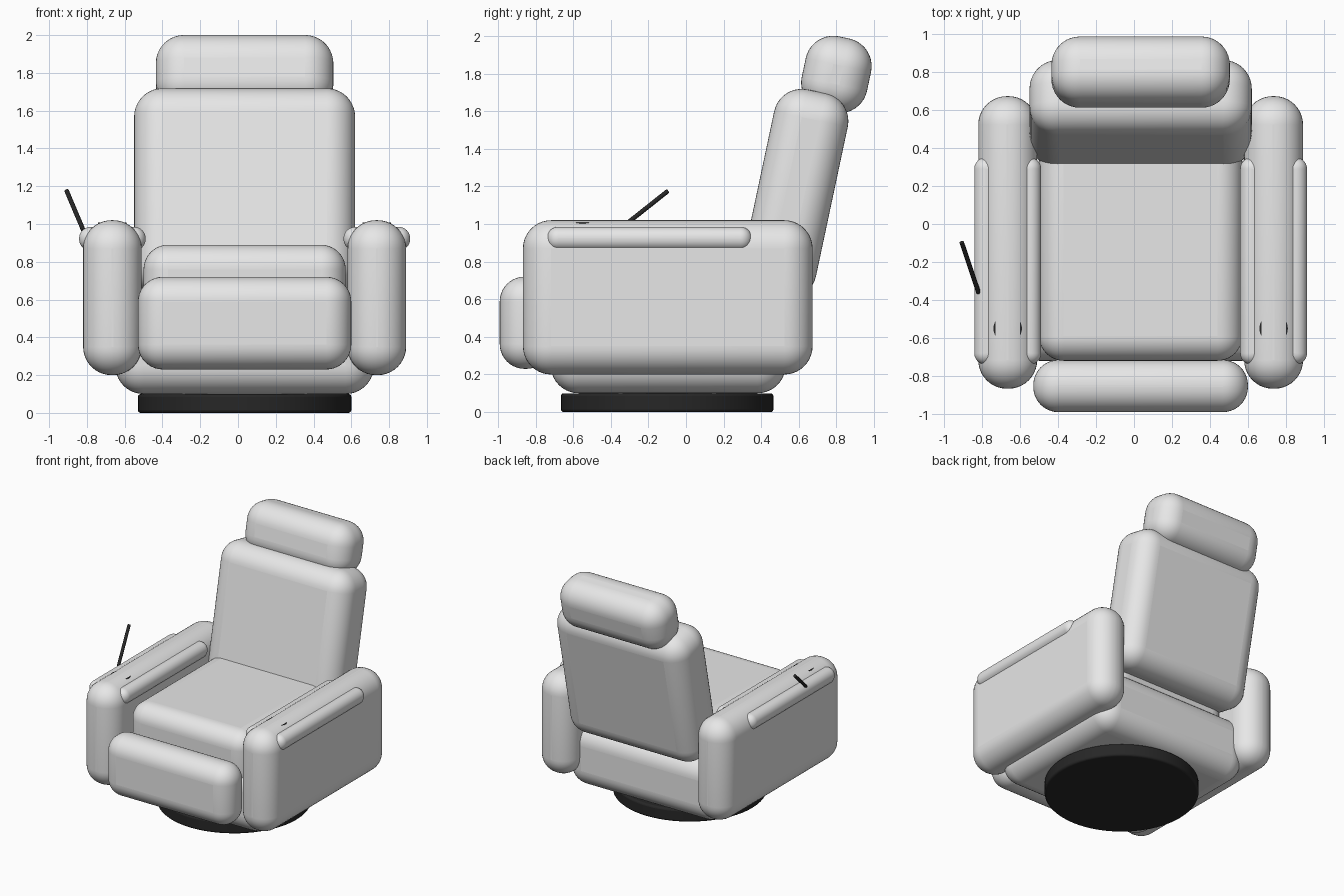
import bpy
import bmesh
from math import radians, sin, cos
from mathutils import Vector

cube = bpy.data.objects.get("Cube")
if cube:
    bpy.data.objects.remove(cube, do_unlink=True)

MID = 0.035               # centre line of the chair body
TILT = radians(12)        # recline of the backrest


def make_material(name, value, roughness):
    mat = bpy.data.materials.new(name)
    mat.use_nodes = True
    color = (value, value, value, 1)
    mat.diffuse_color = color
    shader = mat.node_tree.nodes["Principled BSDF"]
    shader.inputs["Base Color"].default_value = color
    shader.inputs["Roughness"].default_value = roughness
    return mat


fabric = make_material("light grey upholstery", 0.8, 0.8)
black = make_material("black plastic", 0.02, 0.5)


def finish(name, bm, mat, bevel, segments):
    mesh = bpy.data.meshes.new(name)
    bm.to_mesh(mesh)
    bm.free()
    mesh.materials.append(mat)
    obj = bpy.data.objects.new(name, mesh)
    bpy.context.collection.objects.link(obj)
    if bevel:
        mod = obj.modifiers.new("rounding", 'BEVEL')
        mod.width = bevel
        mod.segments = segments
        mod.limit_method = 'ANGLE'
        mod.angle_limit = radians(40)
    bpy.ops.object.select_all(action='DESELECT')
    obj.select_set(True)
    bpy.context.view_layer.objects.active = obj
    bpy.ops.object.shade_smooth_by_angle(angle=radians(35))
    return obj


def cushion(name, center, size, bevel):
    """Soft box with rounded edges."""
    bm = bmesh.new()
    bmesh.ops.create_cube(bm, size=1)
    bmesh.ops.scale(bm, vec=size, verts=bm.verts)
    obj = finish(name, bm, fabric, bevel, 10)
    obj.location = center
    return obj


def rod(name, start, end, radius, bevel=0, sides=24):
    """Cylinder running between two points."""
    start, end = Vector(start), Vector(end)
    axis = end - start
    bm = bmesh.new()
    bmesh.ops.create_cone(bm, cap_ends=True, segments=sides, radius1=radius,
                          radius2=radius, depth=axis.length)
    obj = finish(name, bm, black, bevel, 3)
    obj.location = (start + end) / 2
    obj.rotation_euler = axis.to_track_quat('Z', 'Y').to_euler()
    return obj


def reclined(name, width, out, up, thick, height, bevel):
    """Cushion in the tilted frame: out is across the back, up is along it."""
    y = out * cos(TILT) + up * sin(TILT)
    z = up * cos(TILT) - out * sin(TILT)
    obj = cushion(name, (MID, y, z), (width, thick, height), bevel)
    obj.rotation_euler.x = -TILT


# Swivel base and body
rod("swivel_base", (MID, -0.1, 0), (MID, -0.1, 0.1), 0.565, 0.015, 64)
cushion("body", (MID, -0.095, 0.35), (1.37, 1.25, 0.5), 0.15)

# Seat and footrest
cushion("seat_cushion", (MID, -0.13, 0.67), (1.07, 1.18, 0.44), 0.13)
cushion("footrest", (MID, -0.853, 0.475), (1.13, 0.275, 0.49), 0.132)

# Reclined back and headrest
reclined("backrest", 1.17, 0.326, 1.257, 0.4, 1.11, 0.15)
reclined("headrest", 0.94, 0.409, 1.922, 0.355, 0.402, 0.15)

# Arms with side pads and cup holders
for side, label in ((-1, "right"), (1, "left")):
    x = MID + side * 0.7
    cushion(label + "_arm", (x, -0.097, 0.61), (0.31, 1.54, 0.82), 0.15)
    cushion(label + "_arm_pad", (x, -0.195, 0.922), (0.352, 1.09, 0.125), 0.06)
    rod(label + "_cup_holder", (x, -0.55, 0.95), (x, -0.55, 1.007), 0.075, 0, 32)

# Recline lever
rod("recline_lever", (-0.818, -0.362, 0.965), (-0.907, -0.097, 1.175), 0.012)
